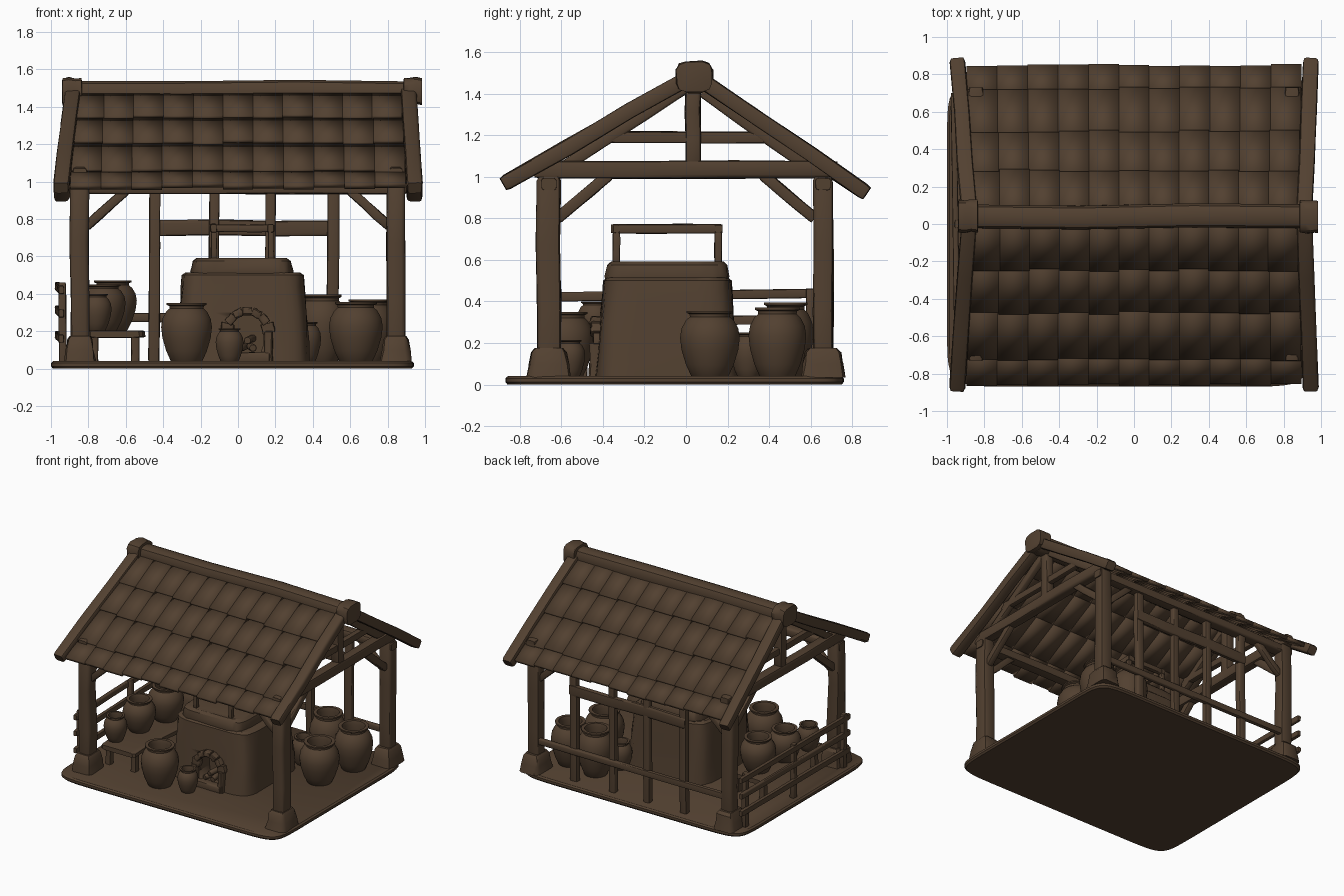
import bpy, bmesh, math, random
from mathutils import Vector, Matrix

if "Cube" in bpy.data.objects:
    bpy.data.objects.remove(bpy.data.objects["Cube"])

random.seed(4)
BROWN = bpy.data.materials.new("weathered brown")
BROWN.diffuse_color = (0.085, 0.052, 0.030, 1)
BROWN.use_nodes = True
BROWN.node_tree.nodes["Principled BSDF"].inputs["Base Color"].default_value = BROWN.diffuse_color


def finish(name, bm, angle=35):
    bmesh.ops.recalc_face_normals(bm, faces=bm.faces)
    me = bpy.data.meshes.new(name)
    bm.to_mesh(me)
    bm.free()
    ob = bpy.data.objects.new(name, me)
    bpy.context.collection.objects.link(ob)
    me.materials.append(BROWN)
    bpy.ops.object.select_all(action='DESELECT')
    ob.select_set(True)
    bpy.context.view_layer.objects.active = ob
    bpy.ops.object.shade_smooth_by_angle(angle=math.radians(angle))
    return ob


def loft(name, rings, n=16, power=6, jitter=0.0, mat=None):
    """Skin superellipse rings (cx, cy, z, rx, ry), cap both ends."""
    bm = bmesh.new()
    loops = []
    for cx, cy, z, rx, ry in rings:
        loop = []
        for i in range(n):
            a = 2 * math.pi * (i + 0.5) / n
            c, s = math.cos(a), math.sin(a)
            k = 1 + random.uniform(-jitter, jitter)
            p = Vector((cx + k * rx * math.copysign(abs(c) ** (2 / power), c),
                        cy + k * ry * math.copysign(abs(s) ** (2 / power), s), z))
            loop.append(bm.verts.new(mat @ p if mat else p))
        loops.append(loop)
    for a, b in zip(loops, loops[1:]):
        for i in range(n):
            j = (i + 1) % n
            bm.faces.new((a[i], a[j], b[j], b[i]))
    bm.faces.new(loops[0][::-1])
    bm.faces.new(loops[-1])
    return finish(name, bm)


def beam(name, p0, p1, w, h=None, power=5, jitter=0.05):
    """Rough-hewn timber between two points; w is horizontal, h the other width."""
    p0, p1 = Vector(p0), Vector(p1)
    h = h or w
    d = p1 - p0
    z = d.normalized()
    up = Vector((0, 0, 1)) if abs(z.z) < 0.95 else Vector((0, 1, 0))
    x = up.cross(z).normalized()
    y = z.cross(x)
    m = Matrix((x, y, z)).transposed().to_4x4()
    m.translation = p0
    L = d.length
    rings = [(0, 0, 0, w * .44, h * .44), (0, 0, L * .02, w / 2, h / 2)]
    rings += [(random.uniform(-.06, .06) * w, random.uniform(-.06, .06) * h, L * t, w / 2, h / 2)
              for t in (.33, .66)]
    rings += [(0, 0, L * .98, w / 2, h / 2), (0, 0, L, w * .44, h * .44)]
    return loft(name, rings, 12, power, jitter, m)


def jar(name, x, y, z0, z1, r):
    prof = [(.55, 0), (.62, .03), (.8, .2), (.95, .42), (1, .6), (.95, .74), (.8, .86),
            (.67, .91), (.68, .95), (.78, .97), (.78, 1), (.6, 1), (.55, .92), (.6, .7)]
    return loft(name, [(x, y, z0 + (z1 - z0) * t, r * k, r * k) for k, t in prof], 24, 2)


# Ground slab
loft("base", [(-.03, -.055, z, .97 - i, .815 - i) for z, i in ((0, .01), (.012, 0), (.03, 0), (.04, .012))],
     48, 14)

# Corner posts on flared footings
for sx in (-1, 1):
    for sy in (-1, 1):
        x, y = sx * .845, sy * .66
        beam("corner_post", (x, y, .04), (x, y, 1.0), .1, .115 if sy < 0 else .095)
        loft("post_footing", [(x, y, .035, .085, .105), (x, y, .1, .075, .095),
                              (x, y, .155, .066, .085), (x, y, .175, .055, .07)], 12, 6, .06)
        # Braces along both directions
        beam("side_brace", (x, sy * .62, .8), (x, sy * .37, 1.01), .05, .055)
        beam("eave_brace", (sx * .81, y, .76), (sx * .6, y, .95), .045, .05)

# Wall plates
for y in (-.66, .66):
    beam("wall_plate", (-.9, y, .965), (.9, y, .965), .08, .065)

# Gable trusses
for sx in (-1, 1):
    x = sx * .845
    beam("tie_beam", (x, -.73, 1.035), (x, .73, 1.035), .08, .085)
    beam("collar_beam", (x, -.45, 1.19), (x, .46, 1.19), .045, .055)
    beam("king_post", (x, .035, 1.05), (x, .035, 1.45), .07, .075)
    top, low = (-.88, -.945) if sx < 0 else (.91, .945)
    beam("front_rafter", (top, .03, 1.485), (low, -.88, .965), .085, .075)
    beam("back_rafter", (top, .06, 1.475), (low, .87, .92), .085, .075)
    beam("inner_rafter", (x, 0, 1.43), (x, -.6, 1.04), .05, .055)
    beam("inner_rafter", (x, .08, 1.41), (x, .6, 1.04), .05, .055)

# Ridge log with swollen ends
beam("ridge_log", (-.9, .04, 1.468), (.94, .04, 1.468), .13, .14, 3, .03)
for a, b in ((-.94, -.835), (.885, .985)):
    beam("ridge_end", (a, .042, 1.48), (b, .042, 1.48), .175, .145, 3.5, .05)


# Overlapping shingle rows on each slope
def shingle_row(name, y_hi, y_lo, height):
    bm = bmesh.new()
    n = 11
    half = .87 + .03 * abs(y_lo)
    step = 2 * half / n
    y_hi += math.copysign(.04, y_hi - y_lo)
    for i in range(n):
        x0, x1 = -half + i * step, -half + (i + 1) * step
        end = y_lo + random.uniform(-.008, .008)
        lift = random.uniform(-.004, .004)
        pts = [(x0, y_hi, height(y_hi) - .032), (x1, y_hi, height(y_hi) - .032),
               (x1, end, height(end) - .012 + lift), (x0, end, height(end) - .012 + lift)]
        bm.faces.new([bm.verts.new(p) for p in pts])
    ob = finish(name, bm)
    mod = ob.modifiers.new("thickness", 'SOLIDIFY')
    mod.thickness = .026
    mod.offset = 0


def front_slope(y):
    return 1.5 + .6 * y


def back_slope(y):
    return 1.49 - .69 * (y - .08)


for breaks, slope, name in (((-.02, -.24, -.47, -.72, -.855), front_slope, "front_shingles"),
                            ((.08, .28, .49, .72, .845), back_slope, "back_shingles")):
    for hi, lo in zip(breaks, breaks[1:]):
        shingle_row(name, hi, lo, slope)

# Back wall studs and rails
for x, w in ((-.45, .06), (-.13, .055), (.17, .055), (.505, .065)):
    beam("back_stud", (x, .66, .03), (x + .005, .66, .97), w, .05)
beam("back_upper_rail", (-.47, .67, .75), (.54, .67, .75), .04, .085)
beam("back_lower_rail", (-.85, .68, .275), (.85, .68, .275), .035, .05)

# Left side fence
for z in (.17, .305, .43):
    beam("fence_rail", (-.945, -.68, z - .01), (-.965, .7, z + .01), .03, .045)
for y in (-.62, 0, .6):
    beam("fence_post", (-.935, y, .03), (-.94, y, .46), .04, .045)

# Kiln body, hollowed by an arched mouth
kiln = loft("kiln_body", [(.03, -.09, .03, .355, .345), (.03, -.09, .15, .348, .335),
                          (.028, -.09, .3, .34, .325), (.026, -.09, .44, .33, .313),
                          (.026, -.09, .5, .325, .308), (.026, -.09, .515, .305, .29)], 32, 6, .012)
cutter = loft("mouth_cutter", [(.05, .17, z, .088, .13) for z in (.3, .6)], 24, 2.2,
              mat=Matrix.Rotation(math.radians(90), 4, 'X'))
cutter.hide_render = True
cutter.hide_set(True)
cut = kiln.modifiers.new("mouth", 'BOOLEAN')
cut.operation = 'DIFFERENCE'
cut.solver = 'EXACT'
cut.object = cutter
loft("kiln_cap", [(.02, -.09, .5, .27, .295), (.02, -.09, .52, .275, .3),
                  (.02, -.09, .575, .262, .288), (.02, -.09, .592, .24, .27)], 28, 7, .015)

# Mouth surround stones, sill and firewood
for i in range(7):
    a0, a1 = math.pi * i / 7, math.pi * (i + 1) / 7
    p, q = [(.05 + .115 * math.cos(a), -.425, .19 + .12 * math.sin(a)) for a in (a0, a1)]
    beam("arch_stone", p, q, .07, .045)
for x in (-.065, .165):
    beam("arch_jamb", (x, -.43, .03), (x, -.43, .2), .045, .07)
beam("mouth_sill", (-.07, -.435, .06), (.17, -.435, .06), .07, .06)
for x, z, t in ((.01, .11, .05), (.08, .11, -.03), (.05, .15, .04)):
    beam("firewood", (x, -.43, z), (x + t, -.22, z + .02), .04, .04, 2)

# Drying frame over the kiln
fx, fy = (-.13, .175), (-.335, .155)
for x in fx:
    for y in fy:
        beam("frame_leg", (x, y, .57), (x, y, .74), .03, .035)
    beam("frame_side", (x, -.36, .75), (x, .175, .75), .035, .045)
for y in fy:
    beam("frame_cross", (-.15, y, .75), (.195, y, .75), .035, .04)

# Bench with its legs
beam("bench_top", (-.66, -.56, .185), (-.66, .2, .185), .3, .04, 8, .03)
for x in (-.77, -.55):
    for y in (-.5, .14):
        beam("bench_leg", (x, y, .03), (x, y, .18), .045, .05)

# Jars: three on the bench, the rest on the floor
for x, y, z0, z1, r in ((-.67, .06, .2, .47, .13), (-.72, -.2, .2, .45, .12), (-.76, -.44, .2, .4, .085),
                        (-.275, -.58, .03, .35, .137), (-.045, -.56, .03, .215, .075),
                        (.63, .115, .03, .355, .145), (.7, .44, .03, .37, .14),
                        (.45, .48, .03, .395, .135), (.36, .3, .03, .25, .085)):
    jar("jar", x, y, z0, z1, r)
